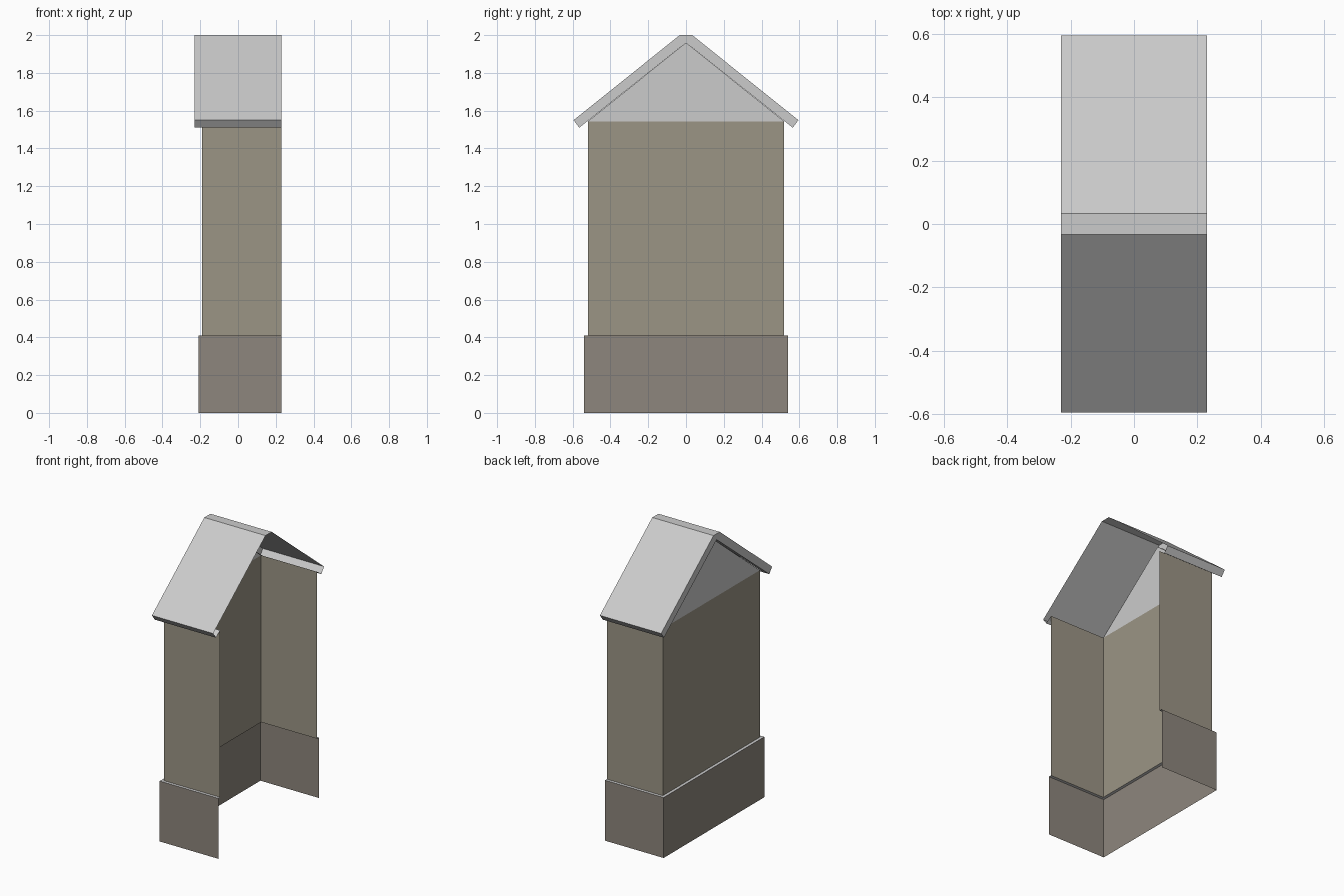
import bpy

if "Cube" in bpy.data.objects:
    bpy.data.objects.remove(bpy.data.objects["Cube"])


def material(name, rgb):
    m = bpy.data.materials.new(name)
    m.diffuse_color = (*rgb, 1)
    m.use_nodes = True
    m.node_tree.nodes["Principled BSDF"].inputs["Base Color"].default_value = m.diffuse_color
    return m


def sheet(name, rows, mat=None):
    """Open surface: quads between successive rows of points."""
    n = len(rows[0])
    verts = [p for row in rows for p in row]
    faces = [(r * n + i, r * n + i + 1, (r + 1) * n + i + 1, (r + 1) * n + i)
             for r in range(len(rows) - 1) for i in range(n - 1)]
    return mesh(name, verts, faces, mat)


def mesh(name, verts, faces, mat=None):
    me = bpy.data.meshes.new(name)
    me.from_pydata(verts, [], faces)
    ob = bpy.data.objects.new(name, me)
    bpy.context.collection.objects.link(ob)
    if mat:
        me.materials.append(mat)
    return ob


RIGHT = 0.23      # open side of the building
LEFT = -0.23      # roof overhang on the gable side
WALL_X = -0.19
WALL_Y = 0.52
WALL_TOP = 1.543


def u_shape(x, y, z):
    """Three-sided wall path, open towards +x, running so faces point outward."""
    return [(RIGHT, y, z), (x, y, z), (x, -y, z), (RIGHT, -y, z)]


wall_mat = material("wall_stone", (0.33, 0.30, 0.235))
base_mat = material("base_stone", (0.27, 0.24, 0.205))

# Walls and plinth
sheet("walls", [u_shape(WALL_X, WALL_Y, 0.41), u_shape(WALL_X, WALL_Y, WALL_TOP)], wall_mat)
sheet("plinth", [u_shape(-0.21, 0.54, 0), u_shape(-0.21, 0.54, 0.41)], base_mat)
sheet("plinth_ledge", [u_shape(-0.21, 0.54, 0.41), u_shape(WALL_X, WALL_Y, 0.41)])

# Gable triangle above the left wall
mesh("gable", [(WALL_X, WALL_Y, WALL_TOP), (WALL_X, -WALL_Y, WALL_TOP), (WALL_X, 0, 1.96)],
     [(0, 1, 2)])

# Roof outline in y, z: outer shell including eave ends, and inner line
outer = [(-0.565, 1.51), (-0.595, 1.55), (-0.033, 2.0), (0.033, 2.0), (0.595, 1.55), (0.565, 1.51)]
inner = [(-0.565, 1.51), (0, 1.96), (0.565, 1.51)]


def at_x(profile, x):
    return [(x, y, z) for y, z in profile]


sheet("roof_shell", [at_x(outer, LEFT), at_x(outer, RIGHT)])
sheet("gable_overhang", [at_x(inner, WALL_X), at_x(inner, LEFT)])

# Band closing the roof thickness on the gable end
mesh("roof_end_band", at_x(outer, LEFT) + [(LEFT, 0, 1.96)],
     [(6, 2, 1, 0), (6, 3, 2), (6, 5, 4, 3)])

# Soffits under both eaves, between wall and eave end
for side, s in (("front", -1), ("back", 1)):
    strip = [(s * WALL_Y, WALL_TOP), (s * 0.565, 1.51)]
    ends = (WALL_X, RIGHT) if s < 0 else (RIGHT, WALL_X)
    sheet(side + "_soffit", [at_x(strip, x) for x in ends])
